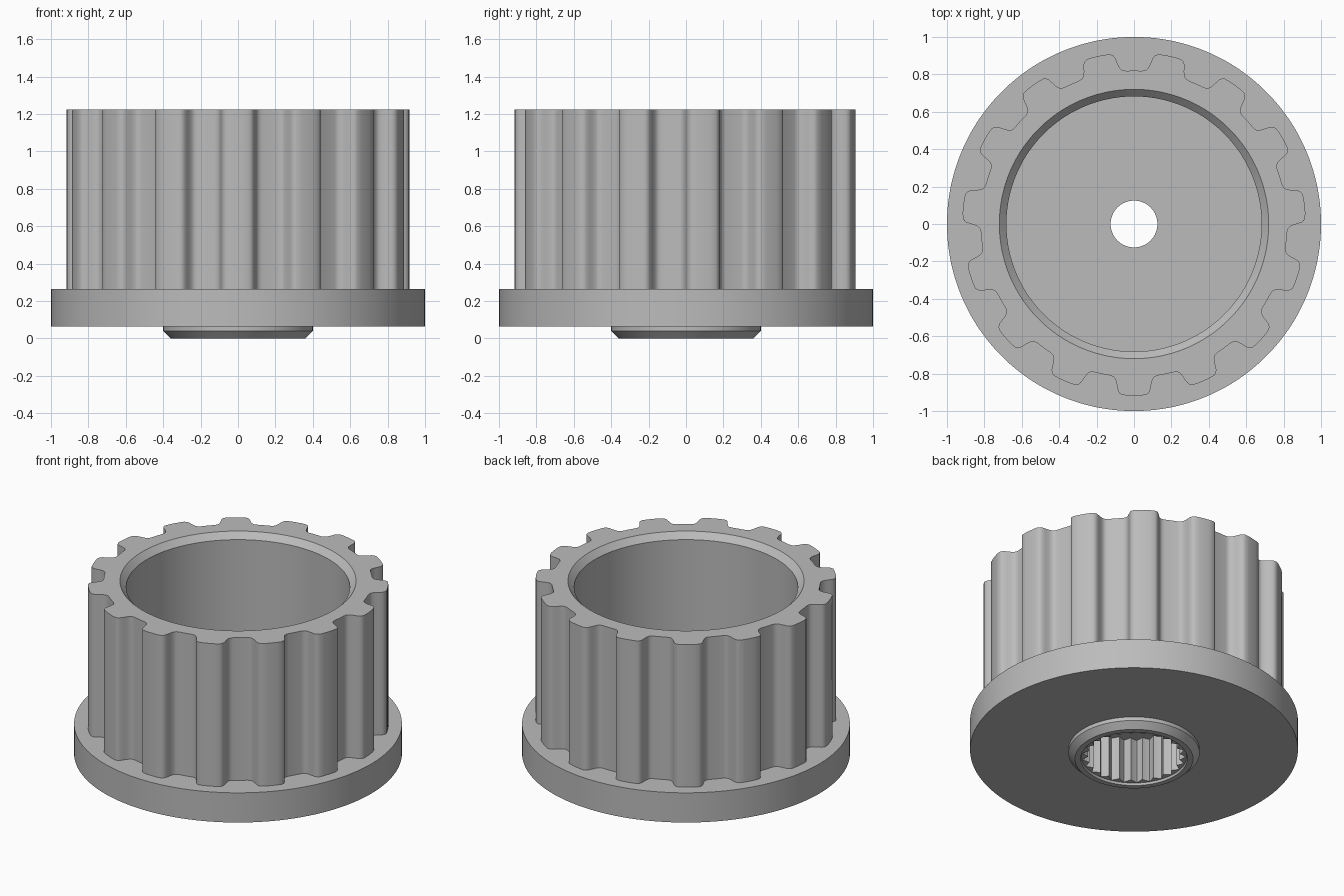
import bpy, bmesh
from math import radians, cos, sin, pi

cube = bpy.data.objects.get("Cube")
if cube:
    bpy.data.objects.remove(cube, do_unlink=True)

TEETH, SERRATIONS, COLUMNS = 15, 25, 300

grey = bpy.data.materials.new("plain grey")
grey.use_nodes = True
colour = (0.5, 0.5, 0.5, 1)
grey.diffuse_color = colour
bsdf = grey.node_tree.nodes["Principled BSDF"]
bsdf.inputs["Base Color"].default_value = colour
bsdf.inputs["Roughness"].default_value = 0.6


def polar(angle, r):
    return r * cos(angle), r * sin(angle)


def circle(r):
    start = -pi / 2
    return [polar(start + 2 * pi * i / COLUMNS, r) for i in range(COLUMNS)]


def gear():
    # half a tooth as (degrees from its centre, radius), tip to root
    half = [(0, .918), (2, .918), (4, .916), (4.9, .908), (5.5, .895), (5.9, .875),
            (6.3, .855), (6.9, .835), (7.7, .824), (9, .82), (12, .82)]
    pitch = 360 / TEETH
    tooth = half + [(pitch - a, r) for a, r in half[-2:0:-1]]
    return [polar(radians(-90 + k * pitch + a), r)
            for k in range(TEETH) for a, r in tooth]


def serrated(inner, outer):
    # zigzag ring
    per = COLUMNS // SERRATIONS
    ring = []
    for i, (x, y) in enumerate(circle(1)):
        t = abs((i % per) / per * 2 - 1)
        r = inner + (outer - inner) * t
        ring.append((x * r, y * r))
    return ring


def loft(name, rows):
    """Skin a list of (ring, height) rows; bottom to top faces outward."""
    bm = bmesh.new()
    loops = [[bm.verts.new((x, y, z)) for x, y in ring] for ring, z in rows]
    for low, high in zip(loops, loops[1:]):
        for i in range(COLUMNS):
            j = (i + 1) % COLUMNS
            bm.faces.new((low[i], low[j], high[j], high[i]))
    mesh = bpy.data.meshes.new(name)
    bm.to_mesh(mesh)
    bm.free()
    mesh.materials.append(grey)
    obj = bpy.data.objects.new(name, mesh)
    bpy.context.collection.objects.link(obj)
    bpy.ops.object.select_all(action='DESELECT')
    obj.select_set(True)
    bpy.context.view_layer.objects.active = obj
    bpy.ops.object.shade_smooth_by_angle(angle=radians(32))


BASE, FLANGE_TOP, TOP = 0.065, 0.265, 1.225
CEILING, FLOOR = 0.31, 0.42

# serrated shaft socket and the chamfered boss around it
socket = serrated(0.28, 0.315)
loft("boss_and_socket", [
    (circle(0.125), CEILING), (socket, CEILING), (socket, 0.015),
    (circle(0.32), 0.015), (circle(0.325), 0), (circle(0.36), 0),
    (circle(0.4), 0.04), (circle(0.4), BASE)])

# base flange
loft("flange", [
    (circle(0.4), BASE), (circle(1), BASE),
    (circle(1), FLANGE_TOP), (circle(0.78), FLANGE_TOP)])

# toothed drum with hollow cup and screw hole
loft("toothed_drum", [
    (gear(), FLANGE_TOP), (gear(), TOP), (circle(0.72), TOP),
    (circle(0.682), TOP - 0.04), (circle(0.682), FLOOR),
    (circle(0.125), FLOOR), (circle(0.125), CEILING)])
